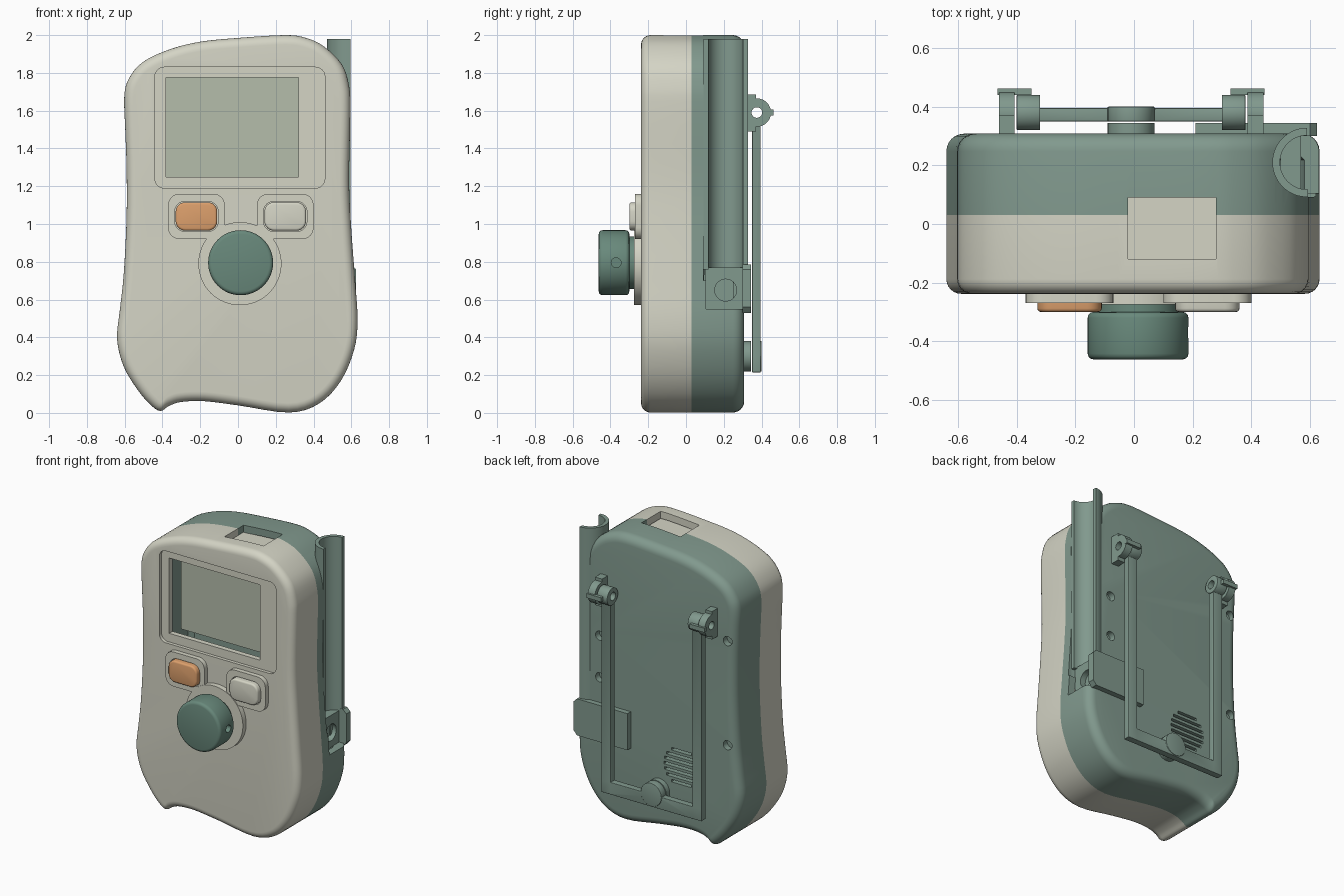
import bpy, bmesh, math
from mathutils import Vector

if "Cube" in bpy.data.objects:
    bpy.data.objects.remove(bpy.data.objects["Cube"])

def mat(name, rgb):
    m = bpy.data.materials.new(name)
    m.diffuse_color = (*rgb, 1)
    m.use_nodes = True
    m.node_tree.nodes["Principled BSDF"].inputs["Base Color"].default_value = m.diffuse_color
    return m

BEIGE = mat("beige", (0.66, 0.66, 0.56))
GREEN = mat("green", (0.22, 0.32, 0.27))
DARK = mat("dark_green", (0.14, 0.25, 0.20))
ORANGE = mat("orange", (0.72, 0.35, 0.15))
SCREEN = mat("screen", (0.46, 0.51, 0.41))

def activate(o):
    bpy.ops.object.select_all(action='DESELECT')
    o.select_set(True)
    bpy.context.view_layer.objects.active = o

def loft(name, rings, material=None, closed=False):
    """Skin a list of equal-length 3D rings; cap the ends unless closed."""
    bm = bmesh.new()
    vs = [[bm.verts.new(p) for p in r] for r in rings]
    n = len(vs[0])
    pairs = list(zip(vs, vs[1:])) + ([(vs[-1], vs[0])] if closed else [])
    for a, b in pairs:
        for i in range(n):
            j = (i + 1) % n
            bm.faces.new((a[i], a[j], b[j], b[i]))
    if not closed:
        bm.faces.new(vs[0])
        bm.faces.new(vs[-1])
    bmesh.ops.recalc_face_normals(bm, faces=bm.faces)
    me = bpy.data.meshes.new(name)
    bm.to_mesh(me)
    bm.free()
    o = bpy.data.objects.new(name, me)
    bpy.context.collection.objects.link(o)
    if material:
        me.materials.append(material)
    return o

# axis helpers: 2D profile extruded along x, y or z
PLACE = {'x': lambda u, v, w: (w, u, v), 'y': lambda u, v, w: (u, w, v), 'z': lambda u, v, w: (u, v, w)}

def prism(name, pts, a, b, axis='y', material=None):
    return loft(name, [[PLACE[axis](u, v, w) for u, v in pts] for w in (a, b)], material)

def circle(u, v, r, n=48, a0=0, a1=360):
    return [(u + r * math.cos(t), v + r * math.sin(t)) for t in
            (math.radians(a0 + (a1 - a0) * i / n) for i in range(n))]

def rrect(u0, u1, v0, v1, r, n=6):
    pts = []
    for cu, cv, a in ((u1 - r, v1 - r, 0), (u0 + r, v1 - r, 90), (u0 + r, v0 + r, 180), (u1 - r, v0 + r, 270)):
        pts += [(cu + r * math.cos(math.radians(a + 90 * i / n)),
                 cv + r * math.sin(math.radians(a + 90 * i / n))) for i in range(n + 1)]
    return pts

def box(name, x0, x1, y0, y1, z0, z1, material=None):
    return prism(name, [(x0, z0), (x1, z0), (x1, z1), (x0, z1)], y0, y1, 'y', material)

def apply(o, mod):
    activate(o)
    bpy.ops.object.modifier_apply(modifier=mod.name)

def boolean(o, other, op='DIFFERENCE', keep=False):
    m = o.modifiers.new("bool", 'BOOLEAN')
    m.operation, m.object, m.solver = op, other, 'EXACT'
    apply(o, m)
    if not keep:
        bpy.data.objects.remove(other)

def finish(o, bevel=0, angle=35):
    if bevel:
        m = o.modifiers.new("bevel", 'BEVEL')
        m.width, m.segments, m.limit_method, m.angle_limit = bevel, 3, 'ANGLE', math.radians(40)
        apply(o, m)
    activate(o)
    bpy.ops.object.shade_smooth_by_angle(angle=math.radians(angle))
    return o

# hand-shaped case outline (x, z), smoothed by a closed Catmull-Rom curve
CTRL = [(.25, 2), (0, 1.985), (-.2, 1.965), (-.36, 1.925), (-.5, 1.86), (-.575, 1.775), (-.602, 1.68), (-.597, 1.5),
        (-.59, 1.3), (-.59, 1.03), (-.605, .735), (-.625, .55), (-.64, .39), (-.605, .245), (-.53, .12), (-.46, .04),
        (-.41, .01), (-.365, .037), (-.3, .058), (-.18, .062), (0, .04), (.27, .002), (.43, .05), (.545, .17),
        (.615, .335), (.633, .49), (.62, .7), (.6, .97), (.588, 1.23), (.595, 1.6), (.588, 1.73), (.55, 1.845),
        (.455, 1.94), (.36, 1.985)]
P = [Vector(p) for p in CTRL]
OUT = []
for i in range(len(P)):
    a, b, c, d = (P[(i + k) % len(P)] for k in (-1, 0, 1, 2))
    for s in range(4):
        t = s / 4
        OUT.append(0.5 * (2 * b + (c - a) * t + (2 * a - 5 * b + 4 * c - d) * t**2 + (3 * b - a - 3 * c + d) * t**3))
N = len(OUT)
NRM = []
for i in range(N):
    d = (OUT[(i + 7) % N] - OUT[i - 7]).normalized()
    NRM.append(Vector((-d.y, d.x)))

def ring(inset, y):
    return [(p.x + q.x * inset, y, p.y + q.y * inset) for p, q in zip(OUT, NRM)]

def shell(name, face, split, r, material):
    s = 1 if split > face else -1
    rings = [ring(r * (1 - math.sin(t)), face + s * r * (1 - math.cos(t)))
             for t in (math.pi / 2 * i / 6 for i in range(7))]
    rings += [ring(0, split), ring(.05, split), ring(.05, face + s * .09), ring(.08, face + s * .06)]
    return loft(name, rings, material)

front = shell("front_shell", -.238, .03, .05, BEIGE)
back = shell("back_shell", .308, .03, .06, GREEN)

# display recess, window and top port
boolean(front, prism("cut", rrect(-.44, .46, 1.19, 1.83, .05), -.3, -.215))
boolean(front, box("cut", -.38, .32, -.3, -.1, 1.25, 1.775))
for s in (front, back):
    boolean(s, box("cut", -.02, .28, -.12, .09, 1.88, 2.1))
box("port_plate", -.05, .31, -.15, .12, 1.9, 1.935, BEIGE)
box("screen_panel", -.42, .38, -.03, .0, 1.2, 1.82, SCREEN)

# back shell cuts: pen groove, clip pocket, speaker slots, screw holes
boolean(back, prism("cut", circle(.6, .21, .118), .7, 2.1, 'z'))
boolean(back, box("cut", .54, .8, .105, .305, .55, .765))
for k in range(-3, 4):
    z, w = .5 + k * .037, math.sqrt(.135**2 - (k * .037)**2)
    boolean(back, box("cut", -.18 - w, -.18 + w, .2, .4, z - .009, z + .009))
for x, z in ((.45, 1.25), (.45, .96), (-.535, 1.475), (-.535, .75)):
    boolean(back, prism("cut", circle(x, z, .032, 24), .265, .4))
finish(front)
finish(back)

# pen holder: half tube open to the right, clip floor with hole, plate behind
arc = circle(.59, .21, .118, 32, 90, 278)
arc += circle(.59, .21, .092, 32, 272, 84)
finish(prism("pen_tube", arc, .76, 1.98, 'z', GREEN))
clip = box("clip_block", .5, .57, .1, .31, .545, .77, GREEN)
boolean(clip, prism("cut", circle(.21, .65, .058, 32), .53, .7, 'x'))
finish(clip)
finish(prism("clip_plate", [(.21, .53), (.6, .53), (.625, .56), (.625, .76), (.6, .785), (.21, .785)],
             .3, .345, 'y', GREEN))

# push buttons in raised collars
for name, x0, m in (("left", -.37, ORANGE), ("right", .1, BEIGE)):
    pod = prism(name + "_button_collar", rrect(x0, x0 + .3, .92, 1.16, .06), -.23, -.27, 'y', BEIGE)
    boolean(pod, prism("cut", rrect(x0 + .035, x0 + .265, .96, 1.12, .055), -.25, -.4))
    finish(pod)
    finish(prism(name + "_button", rrect(x0 + .04, x0 + .26, .965, 1.115, .05), -.2, -.3, 'y', m), .012)

# rotary knob
finish(prism("knob_ring", circle(.01, .79, .22, 64), -.23, -.275, 'y', BEIGE))
finish(prism("knob_neck", circle(.014, .795, .14), -.26, -.305, 'y', DARK))
knob = finish(prism("knob", circle(.014, .795, .172, 64), -.3, -.462, 'y', DARK), .02)
boolean(knob, prism("cut", circle(-.37, .795, .026, 20), .12, .3, 'x'))
finish(knob)

# fold-out stand: side bars, bottom bar, hinge barrels, rounded thumb tab
stand = box("stand_frame", -.395, .375, .35, .395, .215, .3, DARK)
for x in (-.36, .34):
    boolean(stand, box("bar", x - .035, x + .035, .35, .395, .215, 1.56, DARK), 'UNION')
    boolean(stand, prism("barrel", circle(.38, 1.59, .06, 32), x - .04, x + .04, 'x', DARK), 'UNION')
    boolean(stand, prism("cut", circle(.375, 1.59, .028, 24), x - .1, x + .1, 'x'))
boolean(stand, prism("tab", circle(-.01, .3, .08, 32), .35, .4, 'y', DARK), 'UNION')
stand.data.materials.clear()
stand.data.materials.append(GREEN)
finish(stand, .004)
finish(prism("stand_catch", circle(-.01, .3, .08, 32), .3, .345, 'y', GREEN))

# hinge lugs with an outer stop tooth
for side, x0, x1, h0, h1 in (("left", -.46, -.408, -.465, -.35), ("right", .388, .442, .33, .445)):
    lug = prism(side + "_hinge_lug", circle(.375, 1.59, .075, 40), x0, x1, 'x', GREEN)
    boolean(lug, box("base", x0, x1, .3, .37, 1.49, 1.685), 'UNION')
    boolean(lug, box("tooth", h0, h1, .44, .462, 1.575, 1.605), 'UNION')
    boolean(lug, prism("cut", circle(.375, 1.59, .028, 24), x0 - .1, x1 + .1, 'x'))
    finish(lug)
